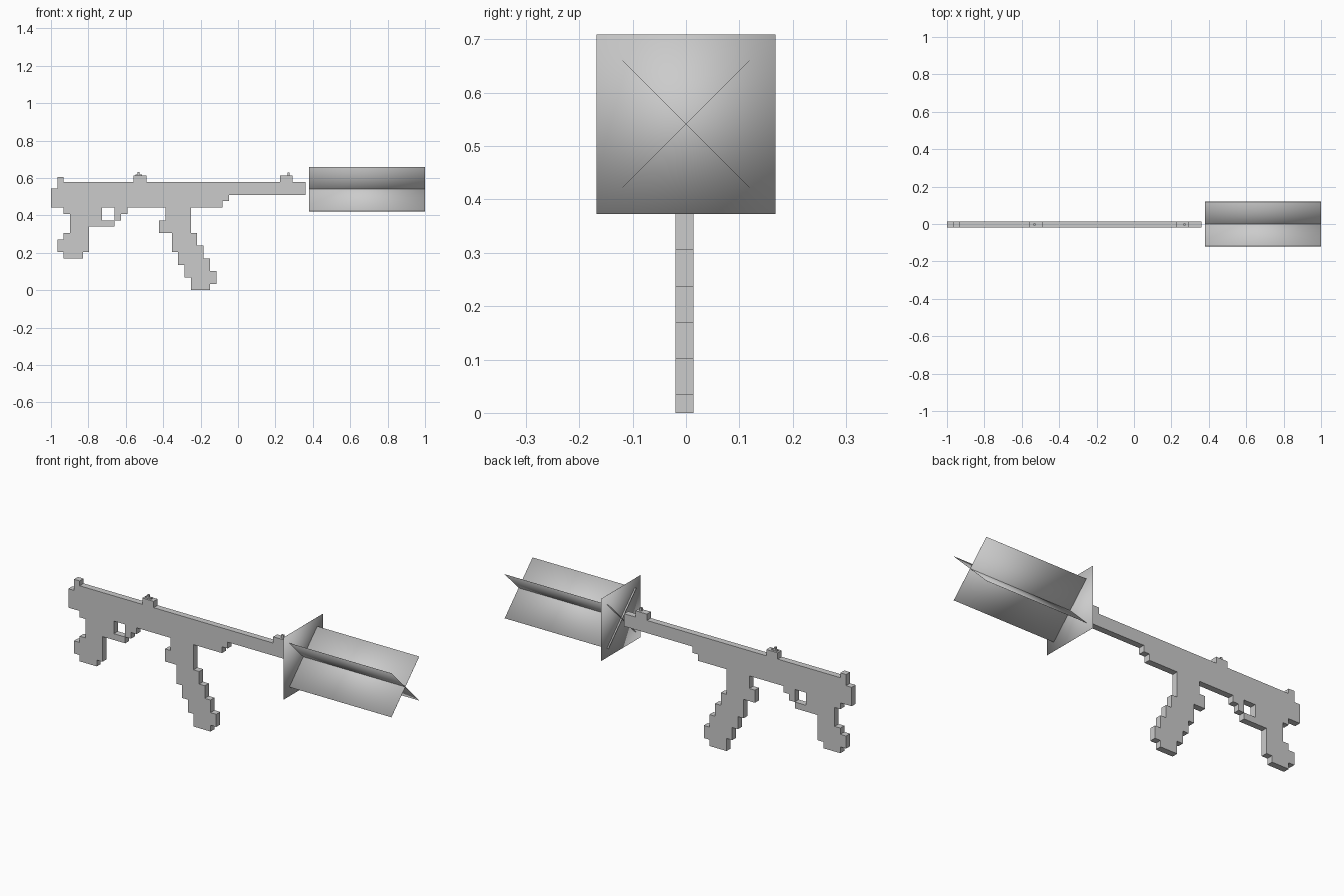
import bpy
import bmesh
import math
from mathutils import Matrix, Vector

default = bpy.data.objects.get("Cube")
if default:
    bpy.data.objects.remove(default, do_unlink=True)

CELL = 0.034      # size of one block of the stepped silhouette
MID_Y = -0.003    # centre plane of the body

grey = bpy.data.materials.new("plain_grey")
grey.use_nodes = True
grey.diffuse_color = (0.6, 0.6, 0.6, 1)
grey.node_tree.nodes["Principled BSDF"].inputs["Base Color"].default_value = (0.6, 0.6, 0.6, 1)


def finish(name, bm, smooth=False):
    mesh = bpy.data.meshes.new(name)
    bm.to_mesh(mesh)
    bm.free()
    mesh.materials.append(grey)
    for poly in mesh.polygons:
        poly.use_smooth = smooth
    obj = bpy.data.objects.new(name, mesh)
    bpy.context.collection.objects.link(obj)
    return obj


def box(name, centre, size, turn=0, smooth=False):
    bm = bmesh.new()
    bmesh.ops.create_cube(bm, size=1)
    bmesh.ops.transform(
        bm, verts=bm.verts,
        matrix=Matrix.Translation(centre) @ Matrix.Rotation(turn, 4, "X") @ Matrix.Diagonal((*size, 1)))
    return finish(name, bm, smooth)


def stepped_plate(name, blocks):
    """Flat sheet of square cells, thickened about the centre plane."""
    cells = {(c, r) for r0, r1, c0, c1 in blocks
             for r in range(r0, r1) for c in range(c0, c1)}
    bm = bmesh.new()
    for c, r in sorted(cells):
        corners = [(c, r), (c + 1, r), (c + 1, r + 1), (c, r + 1)]
        bm.faces.new([bm.verts.new((-1 + x * CELL, MID_Y, z * CELL)) for x, z in corners])
    bmesh.ops.remove_doubles(bm, verts=bm.verts, dist=0.001)
    obj = finish(name, bm)
    solid = obj.modifiers.new("thickness", "SOLIDIFY")
    solid.thickness = CELL
    solid.offset = 0


# Stepped silhouette: bottom row, top row, first column, last column
receiver = [(13, 16, 0, 1), (13, 17, 1, 27)]
barrel = [(14, 15, 27, 28), (15, 17, 27, 40)]
sights = [(17, 18, 13, 15), (17, 18, 36, 38)]
rear_grip = [(12, 13, 2, 8), (11, 12, 3, 8), (10, 11, 3, 10), (9, 10, 3, 6),
             (8, 9, 2, 6), (6, 8, 1, 6), (5, 6, 2, 5)]
trigger_guard = [(11, 12, 10, 11), (12, 13, 10, 12)]
magazine = [(11, 13, 18, 22), (9, 11, 17, 22), (7, 9, 19, 23), (6, 7, 19, 24),
            (5, 6, 20, 24), (4, 5, 20, 25), (3, 4, 21, 25), (2, 3, 21, 26),
            (1, 2, 22, 26), (0, 1, 22, 25)]
stepped_plate("body", receiver + barrel + sights + rear_grip + trigger_guard + magazine)

# Small details along the top edge
box("rear_notch", (-0.949, MID_Y, 0.59), (CELL, CELL, 0.028))
box("middle_sight_cap", (-0.53, MID_Y, 0.615), (0.034, 0.012, 0.008))
box("middle_sight_tip", (-0.532, MID_Y, 0.624), (0.01, 0.01, 0.014))
box("front_sight_tip", (0.27, MID_Y, 0.62), (0.012, 0.01, 0.018))

# Muzzle flash: one upright square sheet and two crossed long sheets
SIDE, THIN, FLASH_Z = 0.336, 0.0006, 0.541
box("flash_plate", (0.39, 0, FLASH_Z), (THIN, SIDE, SIDE), smooth=True)
for side, angle in (("a", 45), ("b", -45)):
    box("flash_fin_" + side, (0.69, 0, FLASH_Z), (0.62, SIDE, THIN),
        turn=math.radians(angle), smooth=True)
